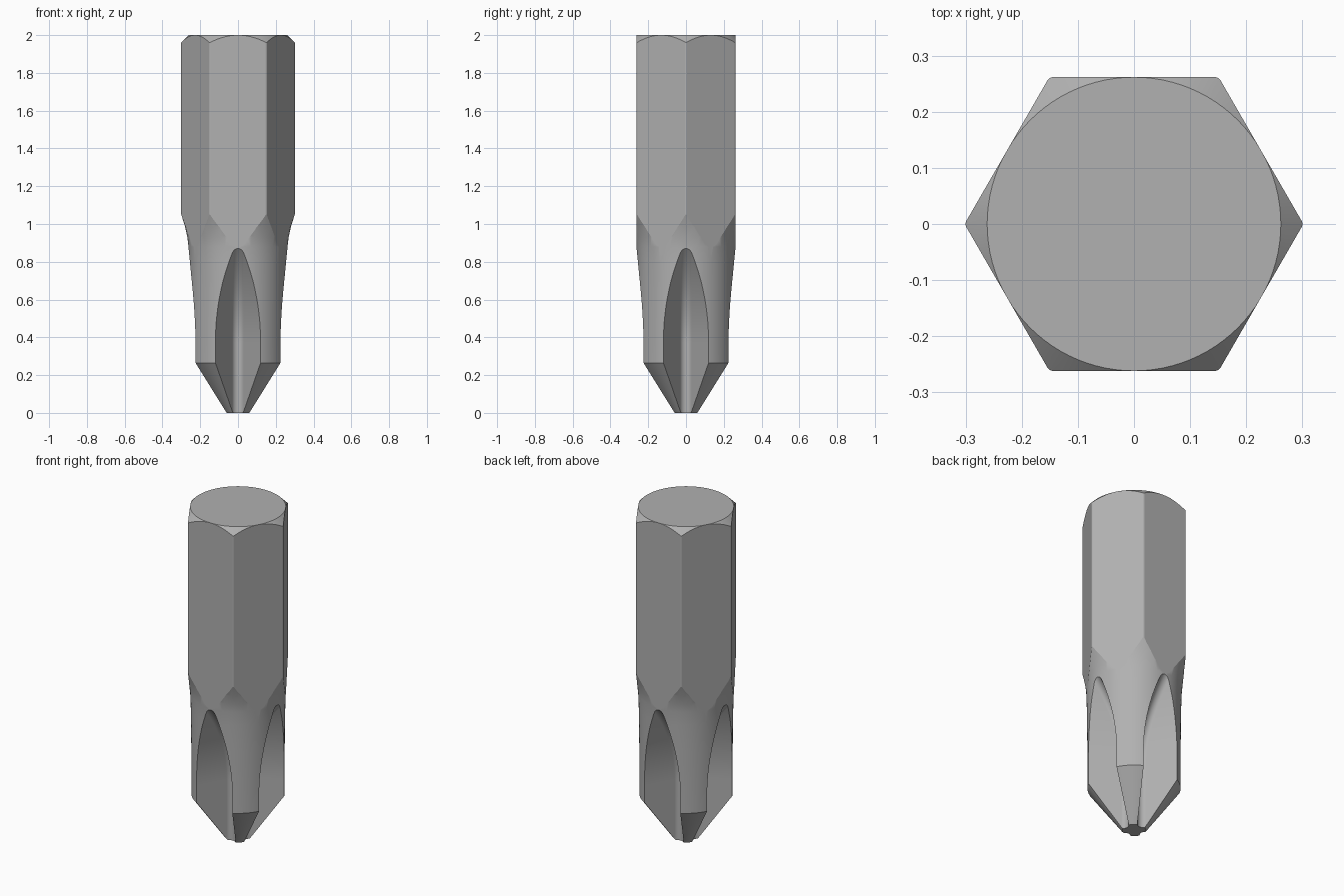
import bpy, bmesh, math
from mathutils import Matrix

if "Cube" in bpy.data.objects:
    bpy.data.objects.remove(bpy.data.objects["Cube"])


def make(name, bm):
    bmesh.ops.recalc_face_normals(bm, faces=bm.faces[:])
    me = bpy.data.meshes.new(name)
    bm.to_mesh(me)
    bm.free()
    ob = bpy.data.objects.new(name, me)
    bpy.context.collection.objects.link(ob)
    return ob


def loft(bm, rings):
    """Skin closed rings of equal length and cap both ends."""
    vs = [[bm.verts.new(p) for p in r] for r in rings]
    n = len(vs[0])
    for a, b in zip(vs, vs[1:]):
        for i in range(n):
            j = (i + 1) % n
            bm.faces.new((a[i], a[j], b[j], b[i]))
    bm.faces.new(vs[0][::-1])
    bm.faces.new(vs[-1])


def circle(r, z, n):
    return [(r * math.cos(2 * math.pi * i / n), r * math.sin(2 * math.pi * i / n), z)
            for i in range(n)]


# Turned body: tip cone, neck, flare into the shank, chamfered top
profile = [(0.065, 0), (0.073, 0.01), (0.255, 0.265), (0.255, 0.42), (0.2565, 0.65),
           (0.259, 0.8), (0.262, 0.88), (0.268, 0.93), (0.280, 0.985),
           (0.302, 1.055), (0.312, 1.085), (0.312, 1.95), (0.2617, 2.0)]
bm = bmesh.new()
loft(bm, [circle(r, z, 96) for r, z in profile])
bit = make("screwdriver_bit", bm)

# Dark grey steel
steel = bpy.data.materials.new("dark_steel")
steel.diffuse_color = (0.44, 0.44, 0.44, 1)
steel.use_nodes = True
steel.node_tree.nodes["Principled BSDF"].inputs["Base Color"].default_value = steel.diffuse_color
bit.data.materials.append(steel)

# Hexagonal prism that gives the shank its flats
bm = bmesh.new()
loft(bm, [circle(0.302, z, 6) for z in (-0.1, 2.1)])
edges = [e for e in bm.edges if abs(e.verts[0].co.z - e.verts[1].co.z) > 1]
bmesh.ops.bevel(bm, geom=edges, offset=0.005, segments=2, profile=0.5, affect='EDGES')
hex_cutter = make("hex_shank_cutter", bm)
hex_cutter.data.materials.append(steel)

# Four rounded V flutes whose floor curves outward toward the neck
SLOPE, ROUND = 1.78, 0.0344
theta = math.atan(SLOPE)


def flute_ring(z):
    a = 0.012 + 0.852 * max(0, z - 0.37) ** 2
    pts = []
    for i in range(17):
        t = theta * (i / 8 - 1)
        pts.append((ROUND * math.sin(t),
                    a + ROUND / math.cos(theta) - ROUND * math.cos(t), z))
    w = 0.22
    return [(-w, a + SLOPE * w, z)] + pts + [(w, a + SLOPE * w, z)]


heights = [-0.1, 0.37] + [0.37 + 0.03 * i for i in range(1, 21)]
bm = bmesh.new()
for q in range(4):
    start = len(bm.verts)
    loft(bm, [flute_ring(z) for z in heights])
    bm.verts.ensure_lookup_table()
    bmesh.ops.rotate(bm, verts=bm.verts[start:], cent=(0, 0, 0),
                     matrix=Matrix.Rotation(q * math.pi / 2, 3, 'Z'))
flute_cutter = make("flute_cutter", bm)
flute_cutter.data.materials.append(steel)

# Carve the bit, then drop the cutters
bpy.context.view_layer.objects.active = bit
bit.select_set(True)
for cutter, op in ((hex_cutter, 'INTERSECT'), (flute_cutter, 'DIFFERENCE')):
    cutter.hide_render = True
    m = bit.modifiers.new(op.title(), 'BOOLEAN')
    m.operation, m.object, m.solver = op, cutter, 'EXACT'
    bpy.ops.object.modifier_apply(modifier=m.name)
    bpy.data.objects.remove(cutter)

# Smooth the turned surfaces, keep the flats truly flat
bpy.ops.object.shade_smooth_by_angle(angle=math.radians(15))
wn = bit.modifiers.new("Flat faces", 'WEIGHTED_NORMAL')
wn.keep_sharp = True
